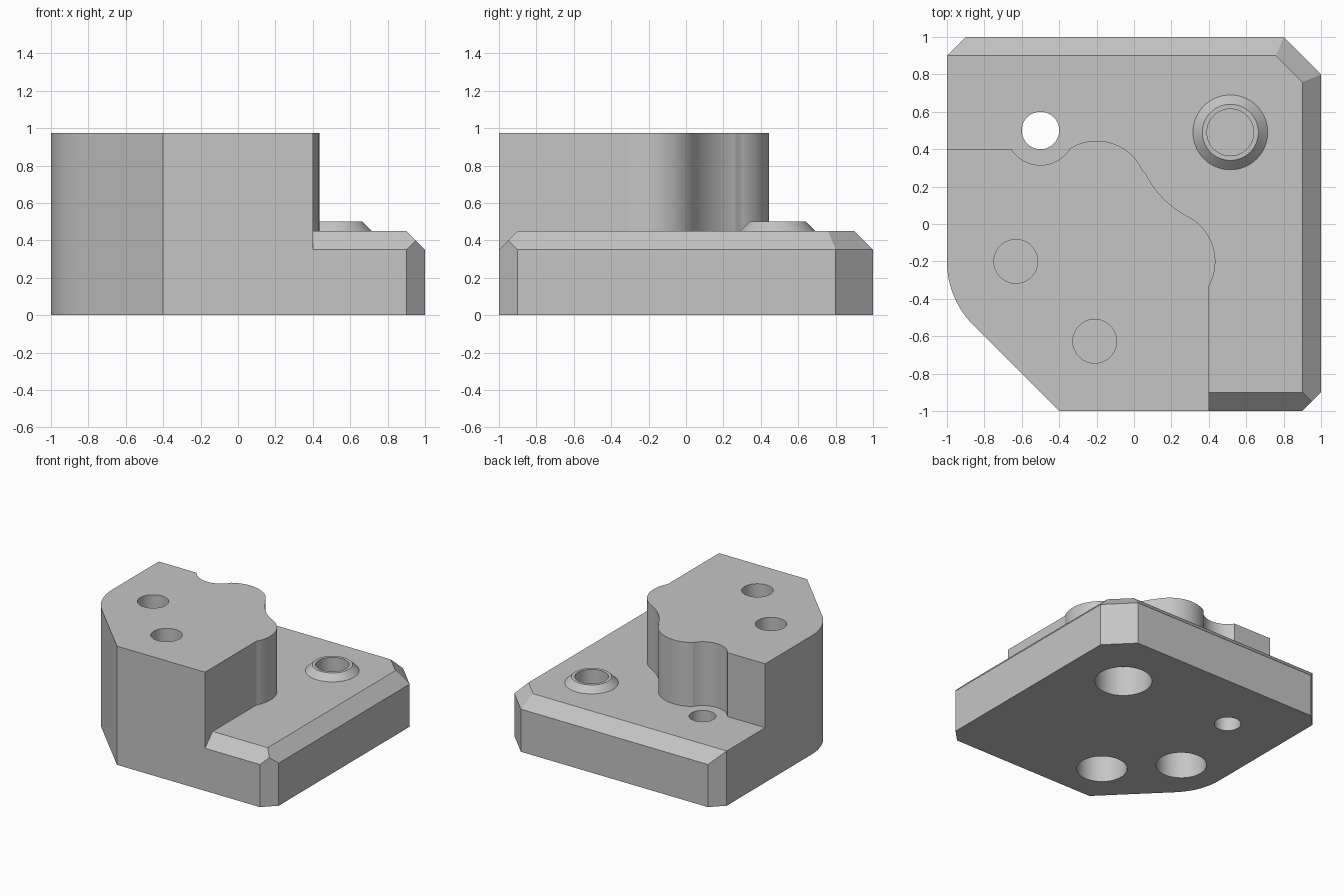
import bpy, bmesh
from math import sin, cos, radians, sqrt, atan2, degrees
from mathutils import Vector

cube = bpy.data.objects.get("Cube")
if cube:
    bpy.data.objects.remove(cube, do_unlink=True)

grey = bpy.data.materials.new("plain grey")
grey.use_nodes = True
colour = (0.56, 0.56, 0.56, 1)
grey.diffuse_color = colour
grey.node_tree.nodes["Principled BSDF"].inputs["Base Color"].default_value = colour


def make(name, bm):
    bmesh.ops.recalc_face_normals(bm, faces=bm.faces)
    mesh = bpy.data.meshes.new(name)
    bm.to_mesh(mesh)
    bm.free()
    mesh.materials.append(grey)
    ob = bpy.data.objects.new(name, mesh)
    bpy.context.collection.objects.link(ob)
    return ob


def prism(outline, top):
    bm = bmesh.new()
    face = bm.faces.new([bm.verts.new((x, y, 0)) for x, y in outline])
    ext = bmesh.ops.extrude_face_region(bm, geom=[face])
    moved = [v for v in ext["geom"] if isinstance(v, bmesh.types.BMVert)]
    bmesh.ops.translate(bm, verts=moved, vec=(0, 0, top))
    return bm


def arc(centre, radius, start, end, steps=20):
    angles = [radians(start + (end - start) * i / steps) for i in range(steps + 1)]
    return [(centre[0] + radius * cos(a), centre[1] + radius * sin(a)) for a in angles]


def heading(a, b):
    return degrees(atan2(b[1] - a[1], b[0] - a[0]))


def cylinder(name, centre, z0, z1, r0, r1=None):
    bm = bmesh.new()
    bmesh.ops.create_cone(bm, cap_ends=True, segments=64, radius1=r0,
                          radius2=r0 if r1 is None else r1, depth=z1 - z0)
    bmesh.ops.translate(bm, verts=bm.verts, vec=(*centre, (z0 + z1) / 2))
    return make(name, bm)


def combine(body, other, operation):
    mod = body.modifiers.new(operation.lower(), "BOOLEAN")
    mod.operation, mod.solver, mod.object = operation, "EXACT", other
    bpy.ops.object.select_all(action="DESELECT")
    body.select_set(True)
    bpy.context.view_layer.objects.active = body
    bpy.ops.object.modifier_apply(modifier=mod.name)
    bpy.data.objects.remove(other, do_unlink=True)


# Shared rounded corner and the positions of the bores
rounded = arc((-0.517, -0.2), 0.483, 180, 225)
boss_at, pin_at = (0.515, 0.49), (-0.5, 0.5)
screws = [(-0.632, -0.2), (-0.21, -0.627)]

# Base plate with sloping upper edges
plate = prism([(-1, 0.9)] + rounded + [(-0.4, -1), (0.9, -1), (1, -0.9),
              (1, 0.8), (0.8, 1), (-0.9, 1)], 0.45)
d = sqrt(0.5)
for point, normal in [((1, 0, 0.35), (1, 0, 1)), ((0, 1, 0.35), (0, 1, 1)),
                      ((0, -1, 0.35), (0, -1, 1)), ((0.9, 0.9, 0.35), (d, d, 1))]:
    cut = bmesh.ops.bisect_plane(plate, geom=plate.verts[:] + plate.edges[:] + plate.faces[:],
                                 plane_co=Vector(point), plane_no=Vector(normal).normalized(),
                                 clear_outer=True, dist=1e-5)
    bmesh.ops.holes_fill(plate, edges=[e for e in plate.edges if e.is_boundary], sides=0)
body = make("corner_bracket", plate)

# Tall block with lobes and hollows along its inner side
lobe_a, lobe_b = (-0.2, 0.175), (0.165, -0.2)
to_a, to_b = heading(lobe_a, boss_at), heading(lobe_b, boss_at)
inner = [(0.4, -1)]
inner += arc(lobe_b, 0.27, -29.5, to_b)
inner += arc(boss_at, 0.503, to_b + 180, to_a + 180)[1:-1]
inner += arc(lobe_a, 0.27, to_a, 122.5)
inner += arc(pin_at, 0.185, -33, -147)
block = make("tall_block", prism([(-1, 0.4)] + rounded + [(-0.4, -1)] + inner, 0.975))
combine(body, block, "UNION")

# Raised conical boss
combine(body, cylinder("boss", boss_at, 0.4, 0.5, 0.25, 0.15), "UNION")

# Bores from above and wide pockets from below
holes = [(pin_at, -0.1, 0.6, 0.1),
         (boss_at, 0.265, 0.6, 0.125), (boss_at, -0.1, 0.245, 0.215)]
for at in screws:
    holes += [(at, 0.31, 1.1, 0.117), (at, -0.1, 0.29, 0.19)]
for at, z0, z1, radius in holes:
    combine(body, cylinder("bore_cutter", at, z0, z1, radius), "DIFFERENCE")

bpy.ops.object.shade_smooth_by_angle(angle=radians(25))
